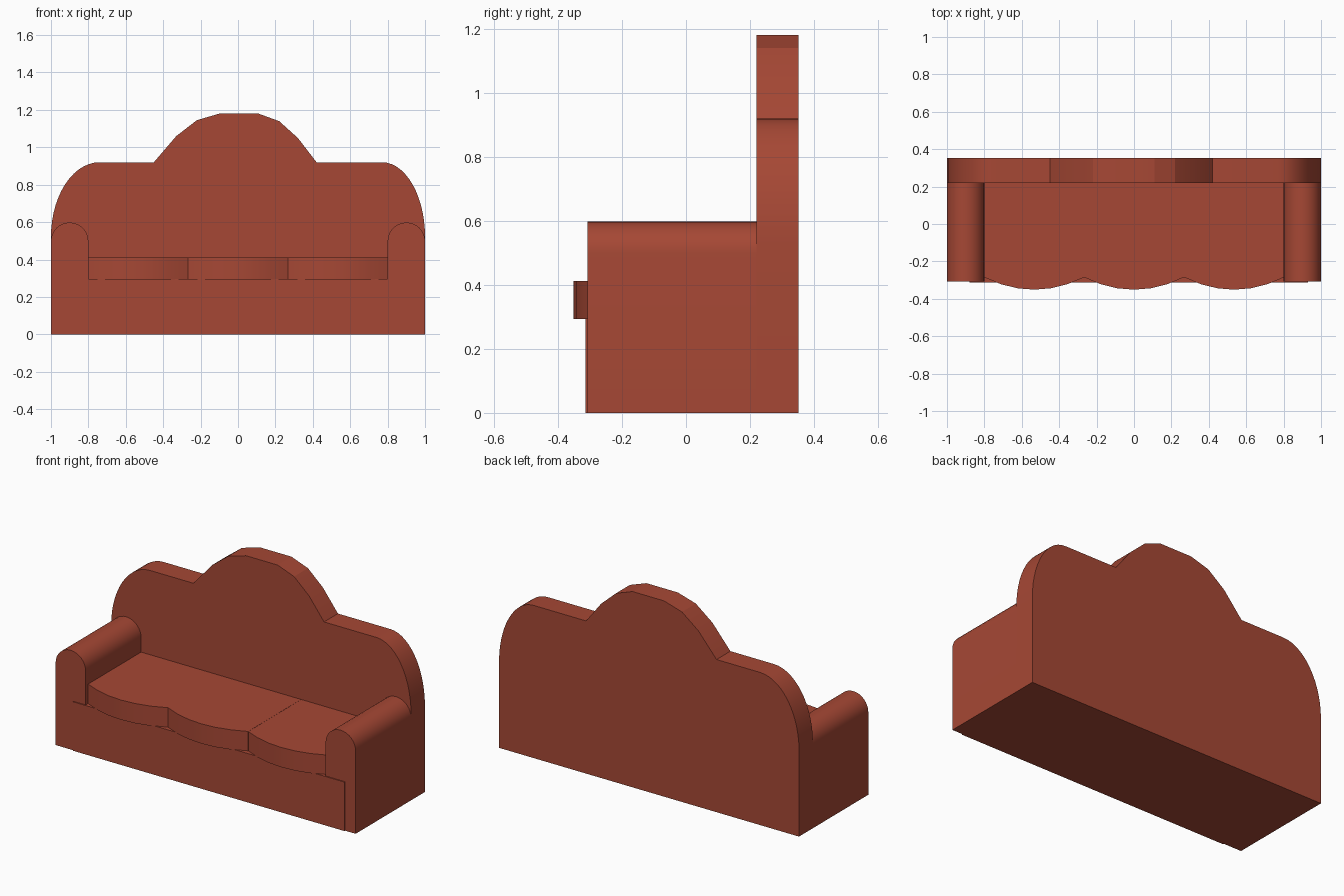
import bpy, bmesh, math
from mathutils import Vector

if "Cube" in bpy.data.objects:
    bpy.data.objects.remove(bpy.data.objects["Cube"])

mat = bpy.data.materials.new("rust_red_fabric")
mat.diffuse_color = (0.38, 0.064, 0.035, 1)
mat.use_nodes = True
mat.node_tree.nodes["Principled BSDF"].inputs["Base Color"].default_value = mat.diffuse_color


def prism(name, outline, vec, smooth=True):
    """Extrude a closed 3D outline along vec."""
    bm = bmesh.new()
    face = bm.faces.new([bm.verts.new(p) for p in outline])
    ext = bmesh.ops.extrude_face_region(bm, geom=[face], use_keep_orig=True)
    top = [v for v in ext["geom"] if isinstance(v, bmesh.types.BMVert)]
    bmesh.ops.translate(bm, verts=top, vec=Vector(vec))
    bmesh.ops.recalc_face_normals(bm, faces=bm.faces)
    me = bpy.data.meshes.new(name)
    bm.to_mesh(me)
    bm.free()
    me.materials.append(mat)
    ob = bpy.data.objects.new(name, me)
    bpy.context.collection.objects.link(ob)
    if smooth:
        bpy.ops.object.select_all(action='DESELECT')
        ob.select_set(True)
        bpy.context.view_layer.objects.active = ob
        bpy.ops.object.shade_smooth_by_angle(angle=math.radians(18))
    return ob


def arc(cx, cz, rx, rz, a0, a1, n):
    return [(cx + rx * math.cos(math.radians(a0 + (a1 - a0) * i / n)),
             cz + rz * math.sin(math.radians(a0 + (a1 - a0) * i / n)))
            for i in range(n + 1)]


# Backrest: rounded shoulders and a faceted central crest
crest = [(0.42, 0.92), (0.32, 1.05), (0.22, 1.14), (0.11, 1.18),
         (-0.10, 1.18), (-0.22, 1.145), (-0.33, 1.06), (-0.45, 0.92)]
back = ([(-1, 0), (1, 0)] + arc(0.77, 0.52, 0.23, 0.40, 0, 90, 14) + crest
        + arc(-0.74, 0.52, 0.26, 0.40, 90, 180, 14))
prism("backrest", [(x, 0.22, z) for x, z in back], (0, 0.132, 0))

# Arms with rolled tops
for side, label in ((-1, "left"), (1, "right")):
    prof = [(-0.1, 0), (0.1, 0)] + arc(0, 0.498, 0.1, 0.1, 0, 180, 16)
    prism(label + "_arm", [(side * 0.9 + x, -0.308, z) for x, z in prof], (0, 0.528, 0))

# Base, front panel slightly proud of the arms
prism("base", [(-0.88, -0.314, 0), (0.93, -0.314, 0), (0.93, -0.314, 0.295),
               (-0.88, -0.314, 0.295)], (0, 0.534, 0), False)


# Seat cushions with bowed fronts (left and middle are one piece)
def bow(cx, n=6):
    return [(cx - 0.267 + 0.534 * i / n,
             -0.285 - 0.066 * (1 - (2 * i / n - 1) ** 2)) for i in range(n + 1)]


def cushion(name, front):
    pts = front + [(front[-1][0], 0.22), (front[0][0], 0.22)]
    prism(name, [(x, y, 0.293) for x, y in pts], (0, 0, 0.119))


cushion("wide_seat_cushion", bow(-0.534) + bow(0)[1:])
cushion("single_seat_cushion", bow(0.535))
